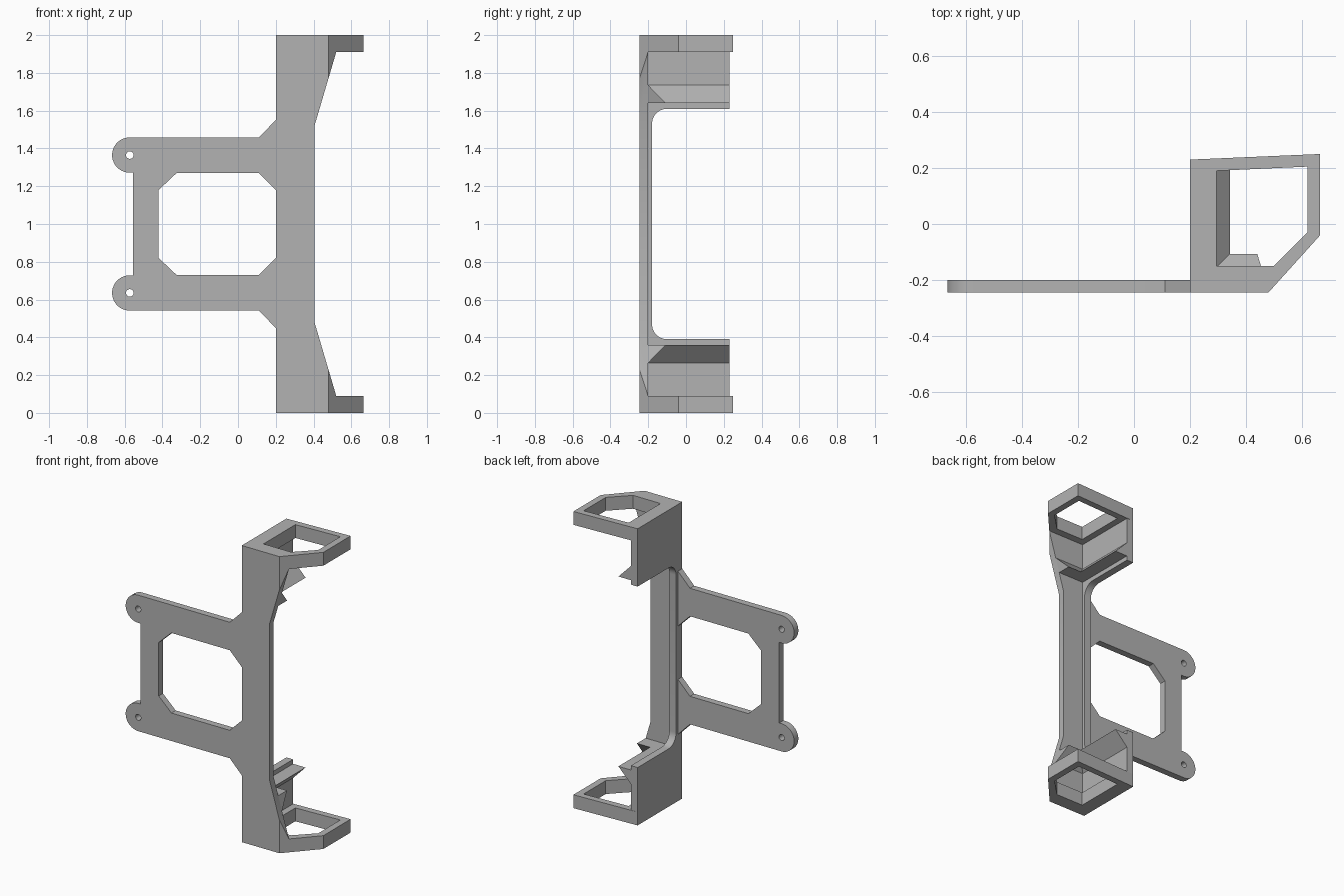
import bpy, bmesh, math
from mathutils import Vector

if "Cube" in bpy.data.objects:
    bpy.data.objects.remove(bpy.data.objects["Cube"], do_unlink=True)

grey = bpy.data.materials.new("matte grey")
grey.use_nodes = True
colour = (0.45, 0.45, 0.45, 1)
grey.diffuse_color = colour
grey.node_tree.nodes["Principled BSDF"].inputs["Base Color"].default_value = colour

MID = 1.0                                   # height of the mirror plane
FRONT, INNER, BACK = -0.245, -0.2, 0.23     # depth of plate faces and wall end
SIDE, WALL = 0.2, 0.25                      # outer and inner face of side wall
RING_Z, LEDGE_Z, WALL_Z = 1.91, 1.64, 1.61
CHAMFER = [(0.48, FRONT), (0.665, -0.04)]
FLARE = [(0.405, 1.52), (0.52, RING_Z)]


def arc(cx, cy, r, start, end, steps):
    angles = [math.radians(start + (end - start) * i / steps) for i in range(steps + 1)]
    return [(cx + r * math.cos(a), cy + r * math.sin(a)) for a in angles]


def both_halves(points):
    """Close an upper-half outline with its reflection below."""
    return points + [(u, 2 * MID - v) for u, v in reversed(points)]


def extrude(name, loops, axis, low, high, mirror=False, cut=None):
    """Extrude an outline (further loops are holes) along an axis."""
    curve = bpy.data.curves.new(name, "CURVE")
    curve.dimensions, curve.fill_mode = "2D", "BOTH"
    curve.extrude = (high - low) / 2
    for loop in loops:
        spline = curve.splines.new("POLY")
        spline.points.add(len(loop) - 1)
        for point, (u, v) in zip(spline.points, loop):
            point.co = (u, v, 0, 1)
        spline.use_cyclic_u = True
    temp = bpy.data.objects.new(name, curve)
    bpy.context.collection.objects.link(temp)
    graph = bpy.context.evaluated_depsgraph_get()
    mesh = bpy.data.meshes.new_from_object(temp.evaluated_get(graph))
    bpy.data.objects.remove(temp, do_unlink=True)
    bpy.data.curves.remove(curve)
    mesh.name = name

    bm = bmesh.new()
    bm.from_mesh(mesh)
    for vert in bm.verts:
        u, v, w = vert.co
        w += (low + high) / 2
        vert.co = {"x": (w, u, v), "y": (u, w, v), "z": (u, v, w)}[axis]
    bmesh.ops.remove_doubles(bm, verts=bm.verts, dist=1e-5)
    if cut:
        # Slice off everything past the plane and cap the opening
        bmesh.ops.bisect_plane(bm, geom=bm.verts[:] + bm.edges[:] + bm.faces[:],
                               plane_co=cut[0], plane_no=cut[1], clear_outer=True)
        bmesh.ops.holes_fill(bm, edges=bm.edges[:], sides=0)
    bmesh.ops.recalc_face_normals(bm, faces=bm.faces)
    bmesh.ops.translate(bm, verts=bm.verts, vec=(0, 0, -MID))
    bm.to_mesh(mesh)
    bm.free()

    mesh.materials.clear()
    mesh.materials.append(grey)
    obj = bpy.data.objects.new(name, mesh)
    obj.location.z = MID
    bpy.context.collection.objects.link(obj)
    if mirror:
        mod = obj.modifiers.new("Mirror", "MIRROR")
        mod.use_axis = (False, False, True)
    bpy.ops.object.select_all(action="DESELECT")
    obj.select_set(True)
    bpy.context.view_layer.objects.active = obj
    bpy.ops.object.shade_smooth_by_angle(angle=math.radians(25))
    return obj


def plane_past(a, b):
    """Outward direction of an outline edge, in its own two axes."""
    return b[1] - a[1], a[0] - b[0]


# Front plate: flared spine, two arms with round lugs, octagonal window
lug_x, lug_z, lug_r = -0.573, 1.365, 0.0935
outline = both_halves(
    FLARE + [(SIDE, RING_Z), (SIDE, 1.55), (0.11, lug_z + lug_r)]
    + arc(lug_x, lug_z, lug_r, 90, 270, 24) + [(-0.555, lug_z - lug_r)])
outline = outline[::-1]
window = both_halves([(SIDE, 1.18), (0.11, 1.27), (-0.325, 1.27), (-0.42, 1.18)])
screw_holes = [arc(lug_x, z, 0.02, 0, 345, 23) for z in (lug_z, 2 * MID - lug_z)]
nx, ny = plane_past(*CHAMFER)
extrude("front_plate", [outline, window] + screw_holes, "y", FRONT, INNER,
        cut=(Vector((*CHAMFER[0], 0)), Vector((nx, ny, 0))))

# Side wall: two tabs joined by a thin rib with filleted corners
fillet = 0.08
wall = both_halves(
    [(INNER, RING_Z), (BACK, RING_Z), (BACK, WALL_Z)]
    + arc(-0.18 + fillet, WALL_Z - fillet, fillet, 90, 180, 10))
extrude("side_wall", [wall], "x", SIDE, WALL)

# End rings: chamfered frames at top and bottom
ring = [(SIDE, FRONT)] + CHAMFER + [(0.665, 0.25), (SIDE, BACK)]
opening = [(0.295, -0.15), (0.5, -0.15), (0.62, -0.03), (0.62, 0.205), (0.295, 0.19)]
extrude("end_ring", [ring, opening], "z", RING_Z, 2 * MID, mirror=True)


# Retaining ledges: wedges along the side wall and the front plate
def wedge(base):
    return [(base, LEDGE_Z), (base + 0.093, LEDGE_Z), (base, LEDGE_Z + 0.095)]


extrude("side_ledge", [wedge(WALL)], "y", INNER, BACK, mirror=True)
nx, nz = plane_past(*FLARE)
extrude("front_ledge", [wedge(INNER)], "x", WALL, 0.55, mirror=True,
        cut=(Vector((FLARE[0][0], 0, FLARE[0][1])), Vector((nx, 0, nz))))
